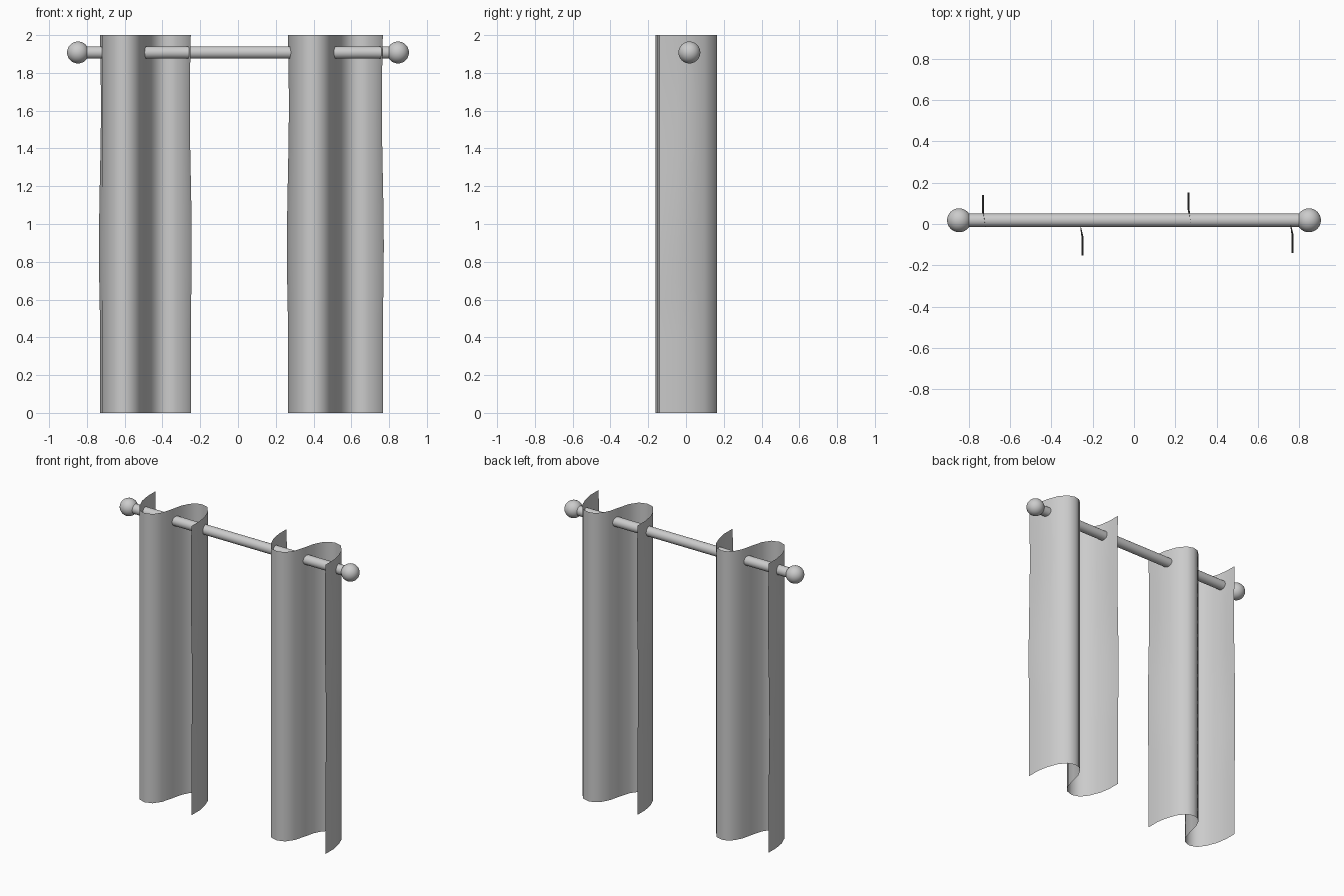
import bpy, bmesh, math

if "Cube" in bpy.data.objects:
    bpy.data.objects.remove(bpy.data.objects["Cube"])

ROD_Y, ROD_Z = 0.018, 1.908


def smooth(obj, angle=40):
    bpy.ops.object.select_all(action='DESELECT')
    obj.select_set(True)
    bpy.context.view_layer.objects.active = obj
    bpy.ops.object.shade_smooth_by_angle(angle=math.radians(angle))


# Rod and its round end knobs
bpy.ops.mesh.primitive_cylinder_add(vertices=32, radius=0.033, depth=1.68,
                                    location=(0, ROD_Y, ROD_Z),
                                    rotation=(0, math.pi / 2, 0))
rod = bpy.context.object
rod.name = "curtain_rod"
smooth(rod)

for side, name in ((-1, "left_knob"), (1, "right_knob")):
    bpy.ops.mesh.primitive_uv_sphere_add(segments=32, ring_count=16, radius=0.058,
                                         location=(side * 0.847, ROD_Y, ROD_Z),
                                         rotation=(0, math.pi / 2, 0))
    knob = bpy.context.object
    knob.name = name
    smooth(knob)

# S-shaped fold of a curtain, about its own centre (x, y)
FOLD = [(-0.242, 0.141), (-0.242, 0.06), (-0.230, -0.02), (-0.200, -0.094),
        (-0.164, -0.145), (-0.113, -0.162), (-0.062, -0.145), (-0.026, -0.092),
        (-0.004, -0.012), (0.013, 0.060), (0.040, 0.112), (0.074, 0.143),
        (0.112, 0.152), (0.158, 0.137), (0.200, 0.084), (0.226, 0.010),
        (0.239, -0.06), (0.239, -0.152)]


def curtain(name, cx, cy, stretch, rows=20):
    bm = bmesh.new()
    grid = []
    for r in range(rows + 1):
        z = 2 * r / rows
        # the two free edges drift in and out slightly along the height
        drift = 0.005 * math.sin(2 * math.pi * (1.25 - z) / 1.5) if z > 0.5 else 0
        row = []
        for i, (x, y) in enumerate(FOLD):
            edge = -1 if i < 2 else 1 if i > len(FOLD) - 3 else 0
            row.append(bm.verts.new((cx + x * stretch + edge * drift, cy + y, z)))
        grid.append(row)
    for a, b in zip(grid, grid[1:]):
        for i in range(len(FOLD) - 1):
            bm.faces.new((a[i], a[i + 1], b[i + 1], b[i]))
    mesh = bpy.data.meshes.new(name)
    bm.to_mesh(mesh)
    bm.free()
    obj = bpy.data.objects.new(name, mesh)
    bpy.context.collection.objects.link(obj)
    smooth(obj)


# Two hanging curtains
curtain("left_curtain", -0.489, 0.0, 1.0)
curtain("right_curtain", 0.517, 0.012, 1.045)
